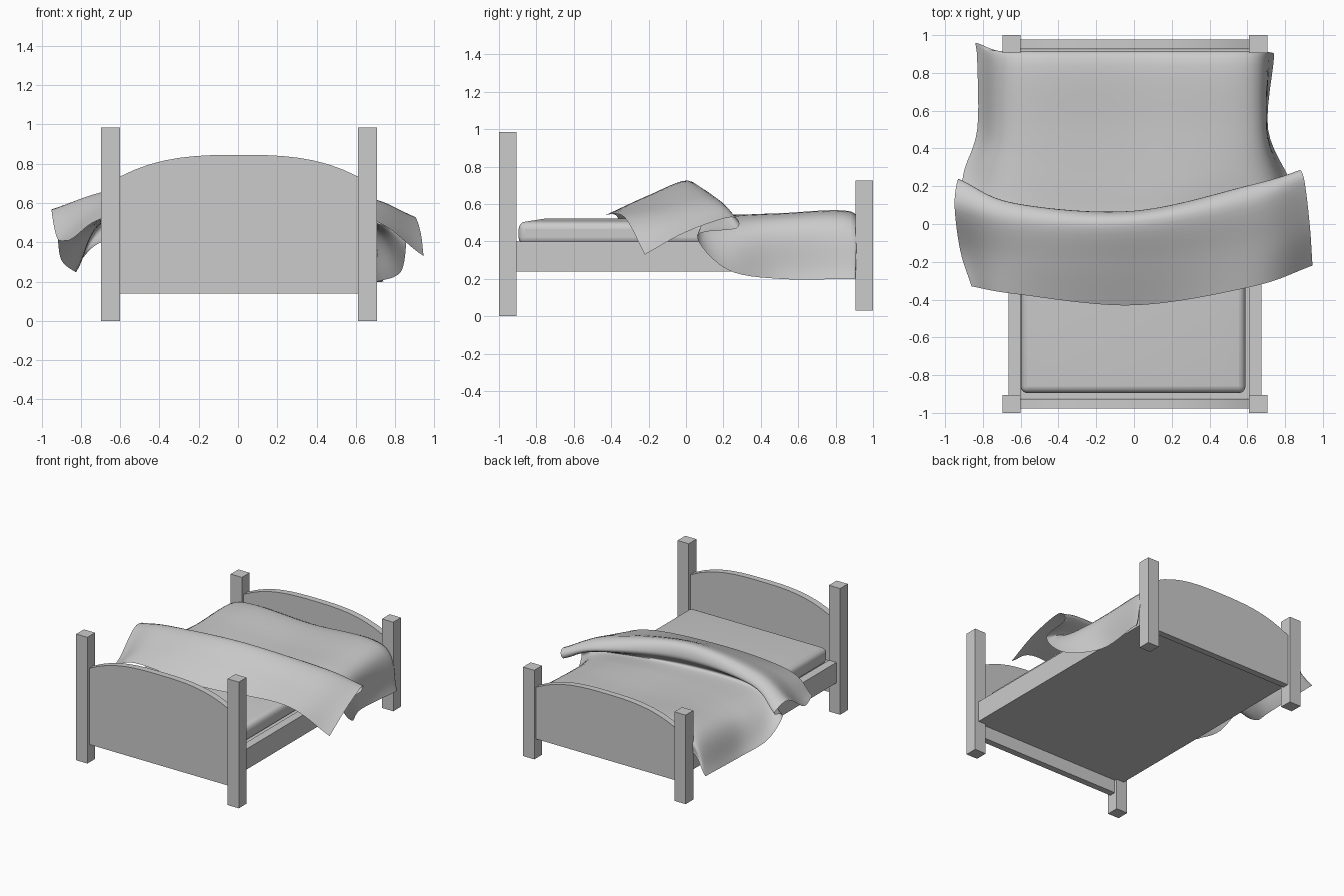
import bpy, bmesh, math
from mathutils import Vector

if "Cube" in bpy.data.objects:
    bpy.data.objects.remove(bpy.data.objects["Cube"])

CX = 0.005  # frame centre in x


def mesh_object(name, verts, faces):
    me = bpy.data.meshes.new(name)
    me.from_pydata(verts, [], faces)
    bm = bmesh.new()
    bm.from_mesh(me)
    bmesh.ops.recalc_face_normals(bm, faces=bm.faces)
    bm.to_mesh(me)
    bm.free()
    ob = bpy.data.objects.new(name, me)
    bpy.context.collection.objects.link(ob)
    return ob


def box(name, x0, x1, y0, y1, z0, z1):
    v = [(x, y, z) for x in (x0, x1) for y in (y0, y1) for z in (z0, z1)]
    f = [(0, 1, 3, 2), (4, 6, 7, 5), (0, 4, 5, 1), (2, 3, 7, 6), (0, 2, 6, 4), (1, 5, 7, 3)]
    return mesh_object(name, v, f)


def smooth(ob, angle):
    bpy.context.view_layer.objects.active = ob
    ob.select_set(True)
    bpy.ops.object.shade_smooth_by_angle(angle=math.radians(angle))
    ob.select_set(False)


def arched_board(name, y, z_bottom, z_edge, rise):
    """Panel with a flattened arch along its top."""
    half, n = 0.605, 16
    prof = [(CX - half, z_bottom), (CX + half, z_bottom)]
    for i in range(n + 1):
        t = 1 - 2 * i / n
        prof.append((CX + half * t, z_edge + rise * (1 - abs(t) ** 2.9)))
    m = len(prof)
    verts = [(x, yy, z) for yy in (y - 0.025, y + 0.025) for x, z in prof]
    faces = [tuple(range(m)), tuple(range(2 * m - 1, m - 1, -1))]
    faces += [(i, (i + 1) % m, (i + 1) % m + m, i + m) for i in range(m)]
    smooth(mesh_object(name, verts, faces), 25)


# Corner posts and side rails
for side, s in (("left", -1), ("right", 1)):
    xa, xb = sorted((CX + s * 0.605, CX + s * 0.702))
    box(f"head_post_{side}", xa, xb, -1, -0.905, 0, 0.985)
    box(f"foot_post_{side}", xa, xb, 0.905, 1, 0.03, 0.725)
    xa, xb = sorted((CX + s * 0.605, CX + s * 0.67))
    box(f"side_rail_{side}", xa, xb, -0.92, 0.92, 0.24, 0.40)

# Head and foot boards
arched_board("headboard", -0.952, 0.14, 0.735, 0.11)
arched_board("footboard", 0.952, 0.18, 0.585, 0.11)

# Base
box("bed_base", CX - 0.605, CX + 0.605, -0.925, 0.925, 0.24, 0.385)

# Mattress: slightly domed block with soft edges
mattress = box("mattress", -0.6, 0.59, -0.895, 0.9, 0.385, 0.5)
bev = mattress.modifiers.new("soft_edges", 'BEVEL')
bev.width = 0.035
bev.segments = 4
bm = bmesh.new()
bm.from_mesh(mattress.data)
top = max(bm.faces, key=lambda f: f.calc_center_median().z)
inner = bmesh.ops.inset_individual(bm, faces=[top], thickness=0.2)
for v in top.verts:
    v.co.z = 0.522
bm.to_mesh(mattress.data)
bm.free()
smooth(mattress, 60)

# Blanket: five lengthwise profiles running from the tucked foot end,
# back under the Z-fold, over its crest and down to the front hem
left_hem = [(-.84, .96, .27), (-.83, .86, .26), (-.83, .5, .25), (-.90, .28, .31),
            (-.92, .12, .44), (-.93, .24, .51), (-.95, .10, .565), (-.92, -.14, .42),
            (-.86, -.33, .41)]
left_edge = [(-.63, .905, .42), (-.63, .88, .535), (-.64, .5, .525), (-.64, .3, .525),
             (-.63, .02, .54), (-.63, .11, .61), (-.62, .02, .67), (-.63, -.18, .60),
             (-.63, -.37, .535)]
centre = [(0, .905, .42), (0, .88, .537), (0, .5, .53), (0, .2, .53),
          (0, .0, .54), (0, .07, .63), (0, .01, .725), (0, -.2, .645), (0, -.43, .54)]
right_edge = [(.62, .905, .42), (.62, .88, .535), (.63, .5, .525), (.63, .27, .515),
              (.63, .08, .51), (.63, .21, .57), (.62, .12, .64), (.63, -.12, .58),
              (.63, -.33, .53)]
right_hem = [(.73, .9, .2), (.74, .87, .2), (.71, .5, .2), (.83, .22, .25),
             (.86, .06, .43), (.87, .27, .47), (.90, .24, .53), (.93, 0, .45),
             (.945, -.22, .33)]


def spline(points, steps):
    """Catmull-Rom curve through the points."""
    p = [Vector(q) for q in points]
    p = [2 * p[0] - p[1]] + p + [2 * p[-1] - p[-2]]
    out = []
    for i in range(1, len(p) - 2):
        a, b, c, d = p[i - 1:i + 3]
        for k in range(steps):
            t = k / steps
            out.append(b + (c - a) * (t / 2) + (2 * a - 5 * b + 4 * c - d) * (t * t / 2)
                       + (3 * b - a - 3 * c + d) * (t ** 3 / 2))
    out.append(p[-2])
    return out


lengthwise = [spline(s, 6) for s in (left_hem, left_edge, centre, right_edge, right_hem)]
rows = [spline(r, 10) for r in zip(*lengthwise)]
w = len(rows[0])
quads = [(r * w + c, r * w + c + 1, (r + 1) * w + c + 1, (r + 1) * w + c)
         for r in range(len(rows) - 1) for c in range(w - 1)]
blanket = mesh_object("blanket", [tuple(v) for r in rows for v in r], quads)
smooth(blanket, 80)
